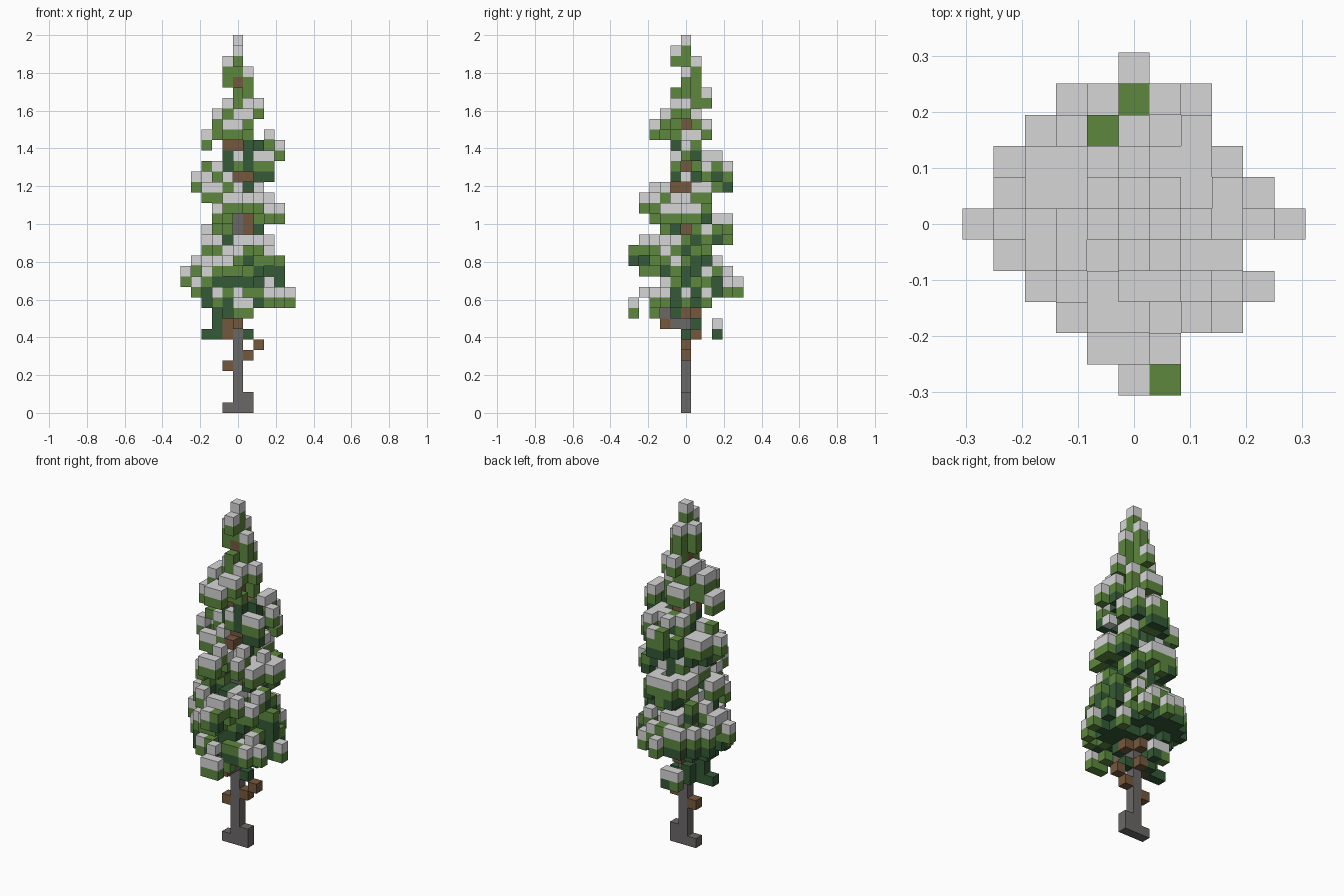
import bpy, bmesh, math, random
from mathutils import Vector

old = bpy.data.objects.get("Cube")
if old:
    bpy.data.objects.remove(old, do_unlink=True)

LAYERS = 36
S = 2 / LAYERS          # edge of one block
rng = random.Random(23)

# Crown reach in blocks per layer, top to bottom: left, right, front, back
REACH = """0000 0010 1011 1101 1111 0112 1212 2221 2132 3332 3411 1413
3314 4314 4234 3342 2442 2444 3224 3344 3352 4453 5444 5425 4545 3552
2150 2023 3103""".split()
# Overall footprint of the crown, front row to back row: blocks left and right
SPAN = "01 12 33 34 43 55 44 43 32 22 00".split()

blocks = {}             # (x, y, layer) -> part name


def put(part, *cells):
    for c in cells:
        blocks[c] = part


# Trunk with a root flare and a front limb
put("trunk", *[(0, 0, k) for k in range(19)])
put("trunk", (-1, 0, 0), (1, 0, 0), (1, 0, 1))
put("trunk", *[(0, -n, 9) for n in range(1, 4)], (0, -1, 8))

# Upper stem and bare twigs
put("branches", *[(0, 0, k) for k in range(19, 32)])
put("branches", (-1, 0, 4), (1, 0, 5), (2, 0, 6), (0, 1, 7), (0, -2, 8), (-1, 0, 8), (-1, 0, 7))
for k in (9, 13, 17, 22, 25):
    put("branches", (1, 0, k), (-1, 0, k), (0, 1, k))
put("branches", (1, 0, 18), (0, -1, 21))

# Openings that show the stem: (x, layer) from the front, (y, layer) from the left
FRONT_GAPS = {(0, 17), (0, 18), (1, 17), (1, 18), (0, 22), (1, 22), (-1, 25), (0, 25), (0, 31)}
LEFT_GAPS = {(0, 27), (0, 23), (-1, 21), (0, 21), (0, 17)}


def clump_layers():
    """Layers of one column that carry foliage: clumps with gaps, longer lower down."""
    layers, k = set(), LAYERS - rng.randint(0, 3)
    while k > 0:
        size = rng.choice((2, 2, 3)) if k > 15 else rng.choice((2, 3, 4))
        layers.update(range(k - size, k))
        k -= size + rng.choice((1, 1, 2))
    return layers


# Crown: a dense core with separate clumps around it
needles = {(0, 0, k) for k in range(32, LAYERS)}
tips, core = set(), set()
for y in range(-5, 6):
    for x in range(-int(SPAN[y + 5][0]), int(SPAN[y + 5][1]) + 1):
        clumps = clump_layers()
        for n, reach in enumerate(REACH):
            k = LAYERS - 1 - n
            left, right, front, back = map(int, reach)
            rx = right if x > 0 else left
            ry = back if y > 0 else front
            d = math.hypot(x, y)
            edge = (rx * x * x + ry * y * y) / (d * d) if d else 0
            if d > edge + 0.4 or abs(x) > rx or abs(y) > ry:
                continue
            if (y < 0 and (x, k) in FRONT_GAPS) or (x > 0 and (y, k) in LEFT_GAPS):
                continue
            cell = (x, y, k)
            if d <= (0.65 if 9 < k < 14 else 0.5) * edge:
                core.add(cell)
            if (x == 0 or y == 0) and d >= edge - 0.5 or d > 4.9:
                tips.add(cell)
            if k in clumps or cell in core or cell in tips:
                needles.add(cell)
needles = {c for c in needles if c not in blocks}

# Drop lone crumbs that have nothing above or below
needles = {(x, y, k) for x, y, k in needles if k > 30 or (x, y, k) in tips
           or (x, y, k - 1) in needles or (x, y, k + 1) in needles}


def snow_chance(cell):
    """Open tops are nearly always white, sheltered and inner ones less often."""
    x, y, k = cell
    if k < 9:
        return float(y == 3)
    if k > 31:
        return 1
    if not any((x, y, h) in needles for h in range(k + 1, LAYERS)):
        return 0.9
    if cell in core:
        return 0.15 if k < 19 else 0.35
    return 0.45 if k < 14 and math.hypot(x, y) < 3.5 else 0.75


# Snow lies on top of every clump, fresh needles under it, dark needles deeper
for cell in sorted(needles, key=lambda c: (-c[2], c)):
    x, y, k = cell
    above = blocks.get((x, y, k + 1))
    if above is None and rng.random() < snow_chance(cell):
        part = "snow"
    elif k > 25 or (k > 8 and (above == "snow" or above is None and cell not in core)):
        part = "needles"
    else:
        part = "needles" if rng.random() < 0.08 else "shaded_needles"
    put(part, cell)


def material(name, rgb):
    mat = bpy.data.materials.new(name)
    mat.use_nodes = True
    linear = [((c + 0.055) / 1.055) ** 2.4 for c in rgb]
    mat.diffuse_color = (*linear, 1)
    bsdf = mat.node_tree.nodes["Principled BSDF"]
    bsdf.inputs["Base Color"].default_value = (*linear, 1)
    bsdf.inputs["Roughness"].default_value = 0.9
    return mat


SIDES = [Vector(v) for v in ((1, 0, 0), (-1, 0, 0), (0, 1, 0), (0, -1, 0), (0, 0, 1), (0, 0, -1))]


def build(part, mat):
    """Join the blocks of one part, keeping only the faces open to the air."""
    bm = bmesh.new()
    for cell, name in blocks.items():
        if name != part:
            continue
        centre = (Vector(cell) + Vector((0, 0, 0.5))) * S
        for n in SIDES:
            if tuple(int(c) for c in Vector(cell) + n) in blocks:
                continue
            u = Vector((n.y, n.z, n.x))
            v = n.cross(u)
            ring = (u + v, v - u, -u - v, u - v)
            bm.faces.new([bm.verts.new(centre + (n + r) * S / 2) for r in ring])
    bmesh.ops.remove_doubles(bm, verts=bm.verts, dist=S / 100)
    mesh = bpy.data.meshes.new(part)
    bm.to_mesh(mesh)
    bm.free()
    mesh.materials.append(mat)
    bpy.context.collection.objects.link(bpy.data.objects.new(part, mesh))


build("trunk", material("grey bark", (0.42, 0.41, 0.405)))
build("branches", material("brown wood", (0.46, 0.345, 0.24)))
build("needles", material("fresh green", (0.365, 0.53, 0.245)))
build("shaded_needles", material("dark green", (0.205, 0.35, 0.215)))
build("snow", material("snow", (0.835, 0.84, 0.835)))
